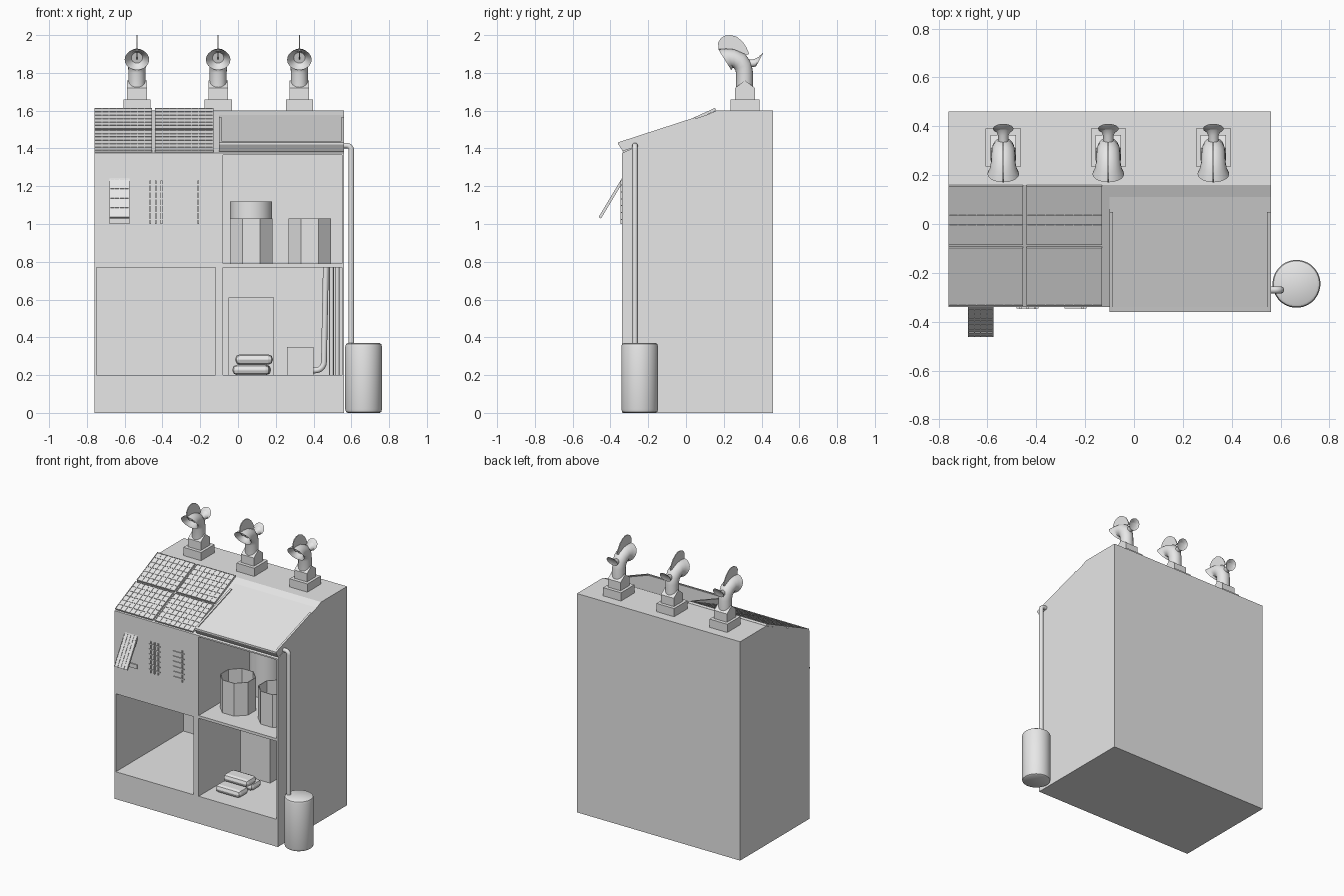
import bpy, bmesh, math
from mathutils import Vector

cube = bpy.data.objects.get("Cube")
if cube:
    bpy.data.objects.remove(cube, do_unlink=True)

GREY = (0.8, 0.8, 0.8, 1)
mat = bpy.data.materials.new("plain grey")
mat.use_nodes = True
mat.diffuse_color = GREY
mat.node_tree.nodes["Principled BSDF"].inputs["Base Color"].default_value = GREY


def finish(name, bm, smooth=False):
    bmesh.ops.recalc_face_normals(bm, faces=bm.faces)
    me = bpy.data.meshes.new(name)
    bm.to_mesh(me)
    bm.free()
    me.materials.append(mat)
    ob = bpy.data.objects.new(name, me)
    bpy.context.collection.objects.link(ob)
    if smooth:
        bpy.ops.object.select_all(action='DESELECT')
        ob.select_set(True)
        bpy.context.view_layer.objects.active = ob
        bpy.ops.object.shade_smooth_by_angle(angle=math.radians(40))
    return ob


def add_box(bm, lo, hi):
    made = bmesh.ops.create_cube(bm, size=1)["verts"]
    for v in made:
        v.co = Vector([l + (c + 0.5) * (h - l) for c, l, h in zip(v.co, lo, hi)])
    return made


def box(name, x, y, z):
    bm = bmesh.new()
    add_box(bm, (x[0], y[0], z[0]), (x[1], y[1], z[1]))
    return finish(name, bm)


def prism(name, x0, x1, profile):
    """Extrude a (y, z) profile along x."""
    bm = bmesh.new()
    face = bm.faces.new([bm.verts.new((x0, y, z)) for y, z in profile])
    new = bmesh.ops.extrude_face_region(bm, geom=[face])["geom"]
    for v in new:
        if isinstance(v, bmesh.types.BMVert):
            v.co.x = x1
    return finish(name, bm)


def loft(name, x, rings, sides=20):
    """Join circles (y, z, radius, tilt forward from upright) into a skin."""
    bm = bmesh.new()
    prev = None
    for y, z, r, tilt in rings:
        a = math.radians(tilt)
        ring = []
        for i in range(sides):
            t = 2 * math.pi * i / sides
            s = r * math.sin(t)
            ring.append(bm.verts.new((x + r * math.cos(t), y + s * math.cos(a), z + s * math.sin(a))))
        if prev:
            for i in range(sides):
                j = (i + 1) % sides
                bm.faces.new((prev[i], prev[j], ring[j], ring[i]))
        else:
            bm.faces.new(ring)
        prev = ring
    bm.faces.new(prev)
    return finish(name, bm, True)


def turned(name, x, y, profile, sides, smooth):
    """Closed solid of revolution from (radius, z) points, flat side to the front."""
    bm = bmesh.new()
    prev = None
    for r, z in profile:
        ring = [bm.verts.new((x + r * math.cos(2 * math.pi * (i + .5) / sides),
                              y + r * math.sin(2 * math.pi * (i + .5) / sides), z)) for i in range(sides)]
        if prev:
            for i in range(sides):
                j = (i + 1) % sides
                bm.faces.new((prev[i], prev[j], ring[j], ring[i]))
        else:
            bm.faces.new(ring)
        prev = ring
    bm.faces.new(prev)
    return finish(name, bm, smooth)


def pipe(name, points, radius):
    cu = bpy.data.curves.new(name, 'CURVE')
    cu.dimensions = '3D'
    cu.bevel_depth, cu.bevel_resolution, cu.use_fill_caps = radius, 3, True
    sp = cu.splines.new('POLY')
    sp.points.add(len(points) - 1)
    for p, co in zip(sp.points, points):
        p.co = (*co, 1)
    cu.materials.append(mat)
    ob = bpy.data.objects.new(name, cu)
    bpy.context.collection.objects.link(ob)


def solar_panel(name, x0, x1, low, high, cols, rows):
    """Tilted plate with a frame and a raised grid; low and high are (y, z)."""
    bm = bmesh.new()
    dy, dz = high[0] - low[0], high[1] - low[1]
    length, w, bar = math.hypot(dy, dz), x1 - x0, 0.002
    add_box(bm, (0, 0, -0.012), (w, length, 0))
    for i in range(cols + 1):
        c = bar + (w - 2 * bar) * i / cols
        add_box(bm, (c - bar, 0, 0), (c + bar, length, 0.003))
    for i in range(rows + 1):
        c = bar + (length - 2 * bar) * i / rows
        add_box(bm, (0, c - bar, 0), (w, c + bar, 0.003))
    ob = finish(name, bm)
    ob.location = (x0, *low)
    ob.rotation_euler.x = math.atan2(dz, dy)


# Cabinet shell: left, right, front, back and roof break
L, R, F, B = -0.76, 0.56, -0.34, 0.46
WALL = [(F, 0), (B, 0), (B, 1.6), (0.16, 1.6), (F, 1.375)]
prism("left_wall", R - 0.01, R, WALL)
prism("right_wall", L, L + 0.01, WALL)
box("plinth", (L, R), (F, B), (0, 0.2))
box("back_wall", (L, R), (B - 0.02, B), (0, 1.6))
box("middle_wall", (-0.12, -0.08), (F, B), (0.2, 1.37))
box("shelf", (-0.08, R), (F, B), (0.77, 0.79))
prism("upper_block", L, -0.08, [(F, 0.77), (B, 0.77), (B, 1.6), (0.16, 1.6), (F, 1.375)])
prism("roof_block", -0.08, R, [(F, 1.365), (B, 1.365), (B, 1.6), (0.16, 1.6), (F, 1.375)])

# Sloped roof sheet with raised rim
prism("roof_sheet", -0.10, R, [(-0.36, 1.425), (0.17, 1.597), (0.16, 1.56), (-0.335, 1.385)])
for nm, xa, xb in (("rim_left", R - 0.015, R), ("rim_right", -0.10, -0.085)):
    prism(nm, xa, xb, [(-0.36, 1.425), (-0.36, 1.432), (0.05, 1.565), (0.05, 1.557)])
prism("rim_front", -0.10, R, [(-0.36, 1.42), (-0.36, 1.432), (-0.34, 1.438), (-0.34, 1.425)])

# Roof solar panels, two by two
for xa, xb in ((L, -0.455), (-0.44, -0.13)):
    for t0, t1 in ((0, 0.485), (0.51, 1)):
        ends = [(F + 0.005 + 0.49 * t, 1.388 + 0.224 * t) for t in (t0, t1)]
        solar_panel("roof_panel", xa, xb, *ends, 8, 6)

# Hinged shade panel and two grilles on the upper front
solar_panel("shade_panel", -0.68, -0.575, (-0.46, 1.035), (-0.337, 1.24), 4, 8)
box("shade_sill", (-0.68, -0.575), (F - 0.008, F), (1.0, 1.03))
for cx, uprights in ((-0.435, (-0.03, 0.0, 0.03)), (-0.24, (0.03,))):
    bm = bmesh.new()
    for u in uprights:
        add_box(bm, (cx + u - 0.004, F - 0.008, 1.0), (cx + u + 0.004, F, 1.23))
    for i in range(6):
        z = 1.02 + 0.037 * i
        add_box(bm, (cx - 0.045, F - 0.006, z), (cx + 0.045, F, z + 0.006))
    finish("grille", bm)

# Open tubs and a drum in the upper bay
for cx in (0.07, 0.38):
    turned("tub", cx, -0.1, [(0.123, 0.79), (0.123, 1.03), (0.117, 1.03), (0.117, 0.80)], 8, False)
turned("drum", 0.07, 0.23, [(0.112, 0.79), (0.112, 1.12), (0.104, 1.12), (0.104, 0.82)], 24, True)

# Locker, crate and pipes in the lower bay
box("locker", (-0.05, 0.19), (0.1, 0.42), (0.2, 0.61))
box("crate", (0.26, 0.40), (0.14, 0.34), (0.2, 0.35))
bend = [(0.41 + 0.045 * math.sin(a), 0.24, 0.27 - 0.045 * math.cos(a))
        for a in [math.pi / 2 * i / 6 for i in range(7)]]
pipe("crate_pipe", [(0.38, 0.24, 0.225)] + bend + [(0.465, 0.24, 0.77)], 0.016)
for px in (0.495, 0.525):
    pipe("riser_pipe", [(px, 0.3, 0.2), (px, 0.3, 0.77)], 0.012)

# Sacks
for cx, cy, cz in ((0.075, -0.17, 0.2), (0.08, -0.03, 0.2), (0.09, -0.1, 0.255)):
    sack = box("sack", (cx - 0.105, cx + 0.095), (cy - 0.06, cy + 0.06), (cz, cz + 0.055))
    bev = sack.modifiers.new("soft", 'BEVEL')
    bev.width, bev.segments = 0.025, 2

# Water tank and downpipe
turned("water_tank", 0.665, -0.245, [(0.085, 0), (0.094, 0.006), (0.098, 0.02), (0.098, 0.35),
                                     (0.094, 0.364), (0.085, 0.37)], 32, True)
elbow = [(0.575 + 0.025 * math.sin(a), -0.27, 1.39 + 0.025 * math.cos(a))
         for a in [math.pi / 2 * i / 6 for i in range(7)]]
pipe("downpipe", [(0.545, -0.27, 1.415)] + elbow + [(0.60, -0.27, 0.36)], 0.015)

# Three rooftop wind cowls
for cx in (-0.535, -0.105, 0.325):
    box("cowl_base", (cx - 0.072, cx + 0.072), (0.235, 0.39), (1.6, 1.66))
    prism("cowl_plinth", cx - 0.052, cx + 0.052,
          [(0.26, 1.66), (0.365, 1.66), (0.365, 1.72), (0.312, 1.76), (0.26, 1.72)])
    loft("cowl_horn", cx, [(0.31, 1.69, 0.045, 0), (0.31, 1.80, 0.045, 0), (0.303, 1.835, 0.047, 25),
                           (0.285, 1.86, 0.049, 55), (0.255, 1.875, 0.05, 90), (0.23, 1.878, 0.054, 110),
                           (0.205, 1.87, 0.065, 122), (0.215, 1.873, 0.05, 122), (0.25, 1.88, 0.03, 110)])
    loft("cowl_tail", cx, [(0.30, 1.845, 0.02, -85), (0.36, 1.852, 0.021, -95), (0.378, 1.86, 0.028, -110),
                           (0.39, 1.87, 0.042, -118), (0.38, 1.868, 0.024, -112)])
    prism("cowl_fin", cx - 0.003, cx + 0.003,
          [(0.20, 1.89), (0.172, 1.925), (0.17, 1.96), (0.185, 1.985), (0.21, 1.998), (0.24, 2.0),
           (0.27, 1.99), (0.30, 1.965), (0.32, 1.935), (0.335, 1.9), (0.30, 1.89), (0.25, 1.87)])
